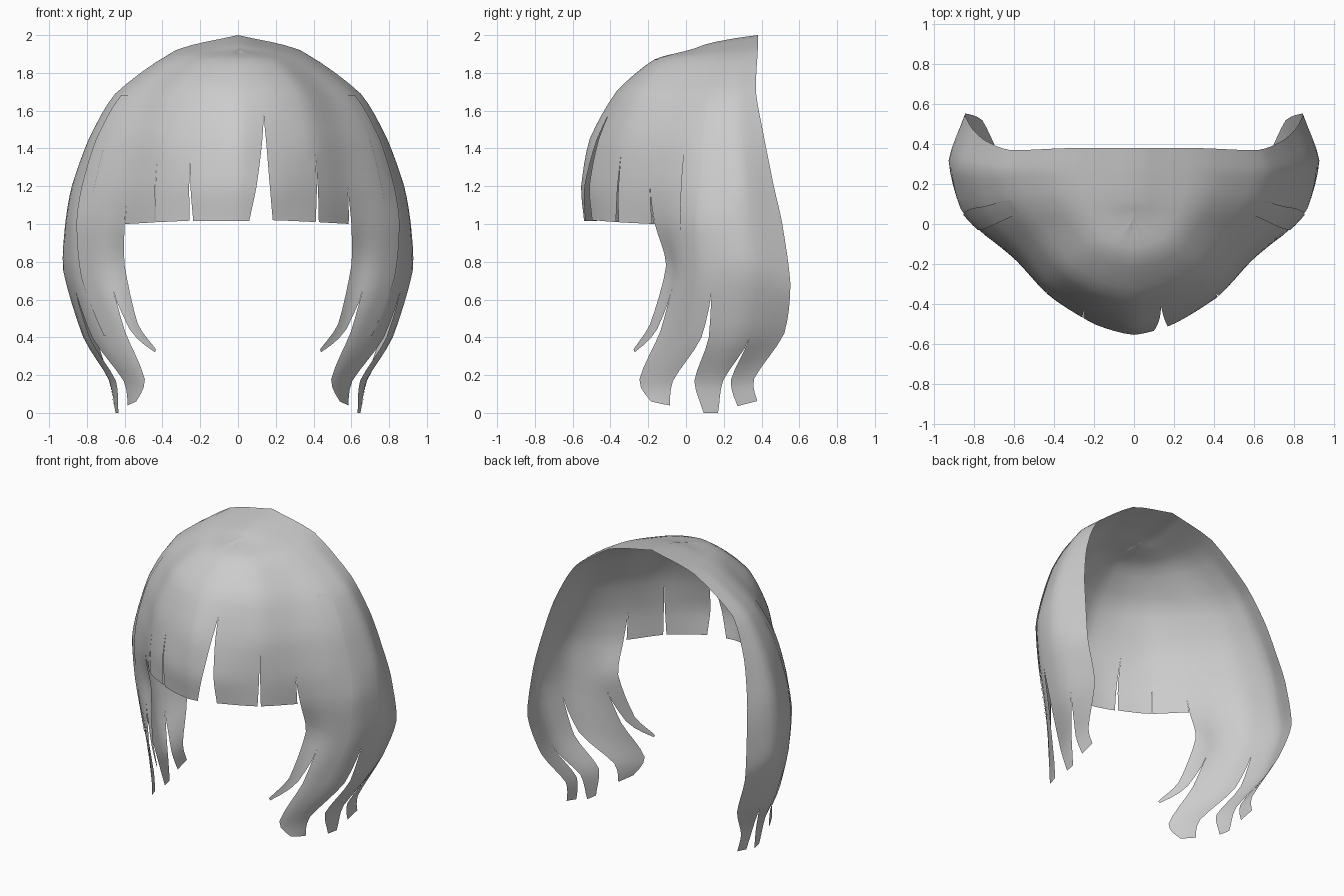
import bpy, bmesh, math
from mathutils import Vector

cube = bpy.data.objects.get("Cube")
if cube:
    bpy.data.objects.remove(cube, do_unlink=True)

mat = bpy.data.materials.new("hair_grey")
mat.use_nodes = True
GREY = (0.6, 0.6, 0.6, 1)
mat.diffuse_color = GREY
bsdf = mat.node_tree.nodes["Principled BSDF"]
bsdf.inputs["Base Color"].default_value = GREY
bsdf.inputs["Roughness"].default_value = 0.8

# Guide strands for one half, each running from the crown to the tip
back_edge = [(0, .38, 2.0), (.33, .38, 1.92), (.62, .37, 1.7), (.74, .415, 1.45), (.80, .465, 1.2),
             (.83, .51, 1.0), (.845, .553, .68), (.76, .52, .42), (.68, .36, .18), (.66, .38, .05)]
widest = [(0, .27, 1.985), (.36, .27, 1.9), (.65, .26, 1.69), (.79, .27, 1.45), (.88, .29, 1.2),
          (.915, .30, 1.0), (.925, .32, .75), (.82, .28, .4), (.68, .17, .17), (.65, .18, .0)]
side = [(0, .16, 1.965), (.34, .16, 1.89), (.62, .13, 1.68), (.75, .10, 1.45), (.83, .09, 1.2),
        (.87, .08, 1.0), (.86, .09, .72), (.76, .05, .4), (.61, -.06, .17), (.60, -.04, .01)]
temple = [(0, .10, 1.95), (.31, .09, 1.885), (.57, .05, 1.68), (.69, 0, 1.45), (.75, -.03, 1.2),
          (.76, -.045, 1.0), (.74, -.03, .72), (.63, -.11, .42), (.50, -.24, .17), (.53, -.20, .05)]
lock_edge = [(0, .06, 1.935), (.27, .02, 1.88), (.48, -.06, 1.68), (.555, -.15, 1.45), (.58, -.19, 1.2),
             (.60, -.165, 1.0), (.60, -.105, .78), (.53, -.19, .47), (.42, -.29, .31), (.38, -.31, .1)]
fringe_side = [(0, .03, 1.925), (.19, -.10, 1.87), (.34, -.235, 1.7), (.40, -.33, 1.45),
               (.42, -.36, 1.2), (.42, -.365, 1.01)]
fringe_mid = [(0, .03, 1.925), (.10, -.15, 1.87), (.18, -.33, 1.7), (.20, -.44, 1.45),
              (.20, -.50, 1.2), (.19, -.495, 1.02)]
fringe_centre = [(0, .03, 1.92), (0, -.17, 1.87), (0, -.37, 1.7), (0, -.51, 1.45),
                 (0, -.555, 1.2), (0, -.54, 1.02)]
guides = [[Vector(p) for p in g] for g in (back_edge, widest, side, temple, lock_edge,
                                           fringe_side, fringe_mid, fringe_centre)]
# Continue the short fringe guides straight so that the spline stays smooth beside the side lock
for g in guides[5:]:
    step = g[5] - g[4]
    g.extend([g[5] + step * i for i in range(1, 5)])
guides.append([Vector((-p.x, p.y, p.z)) for p in guides[6]])


def spline(pts, t):
    """Catmull-Rom through the points, tightened toward the straight chords."""
    n = len(pts) - 1
    i = max(0, min(int(t), n - 1))
    f = t - i
    b, c = pts[i], pts[i + 1]
    a = pts[i - 1] if i > 0 else 2 * b - c
    d = pts[i + 2] if i + 2 <= n else 2 * c - b
    curve = 0.5 * (2 * b + (c - a) * f + (2 * a - 5 * b + 4 * c - d) * f * f
                   + (3 * b - a - 3 * c + d) * f ** 3)
    return b.lerp(c, f).lerp(curve, 0.65)


def surface(u, v):
    return spline([spline(g, v) for g in guides], u)


def add_lock(bm, sign, u0, u1, s0, s1, end, g0, g1, start=0.0, lift=0.0):
    """One strand from u0 to u1. Each side opens by gap g below its slit start s."""
    cols = max(2, math.ceil((u1 - u0) / 0.3))
    rows = [start + 0.25 * i for i in range(math.ceil((end - start) / 0.25))] + [end]
    grid = []
    for v in rows:
        a = u0 + g0 * max(0, (v - s0) / (end - s0)) ** 1.2
        b = u1 - g1 * max(0, (v - s1) / (end - s1)) ** 1.2
        line = []
        for c in range(cols + 1):
            p = surface(a + (b - a) * c / cols, v)
            p = p + Vector((p.x, p.y - .1, 0)) * lift
            line.append(bm.verts.new((sign * p.x, p.y, p.z)))
        grid.append(line)
    for r in range(len(rows) - 1):
        for c in range(cols):
            q = [grid[r][c], grid[r][c + 1], grid[r + 1][c + 1], grid[r + 1][c]]
            bm.faces.new(q if sign > 0 else q[::-1])


def finish(bm, name):
    bmesh.ops.remove_doubles(bm, verts=bm.verts, dist=0.0008)
    bmesh.ops.dissolve_degenerate(bm, edges=bm.edges, dist=0.0005)
    me = bpy.data.meshes.new(name)
    bm.to_mesh(me)
    bm.free()
    me.materials.append(mat)
    for p in me.polygons:
        p.use_smooth = True
    bpy.context.collection.objects.link(bpy.data.objects.new(name, me))


# Side locks, the same on both sides: u0, u1, slit starts, end, gaps
side_locks = [
    (0.0, 0.75, 7.0, 7.15, 8.9, 0.0, .22),
    (0.75, 1.75, 7.15, 6.3, 9.0, .30, .36),
    (1.75, 3.4, 6.3, 6.45, 8.85, .48, .55),
    (3.4, 4.0, 6.45, 6.0, 7.85, .5, 0.0),
]
# Fringe locks differ between the sides
left_fringe = [
    (4.0, 5.0, 4.1, 3.3, 5.0, .08, .04),
    (5.0, 6.3, 3.3, 2.5, 5.0, .04, .27),
    (6.3, 7.0, 2.5, 5.0, 5.02, .38, 0.0),
]
right_fringe = [
    (4.0, 4.9, 4.2, 3.4, 5.0, .01, .02),
    (4.9, 5.75, 3.4, 3.2, 5.0, .01, .04),
    (5.75, 7.0, 3.2, 5.0, 5.02, .04, 0.0),
]

# Main hair shell
bm = bmesh.new()
for sign, fringe in ((1, left_fringe), (-1, right_fringe)):
    for lock in side_locks + fringe:
        add_lock(bm, sign, *lock)
finish(bm, "hair_shell")

# Thin strands overlapping the shell on each side
for sign, name in ((1, "left_overlay_strand"), (-1, "right_overlay_strand")):
    bm = bmesh.new()
    add_lock(bm, sign, 2.1, 3.0, 3.5, 3.5, 7.0, .35, .35, start=2.0, lift=0.008)
    finish(bm, name)
